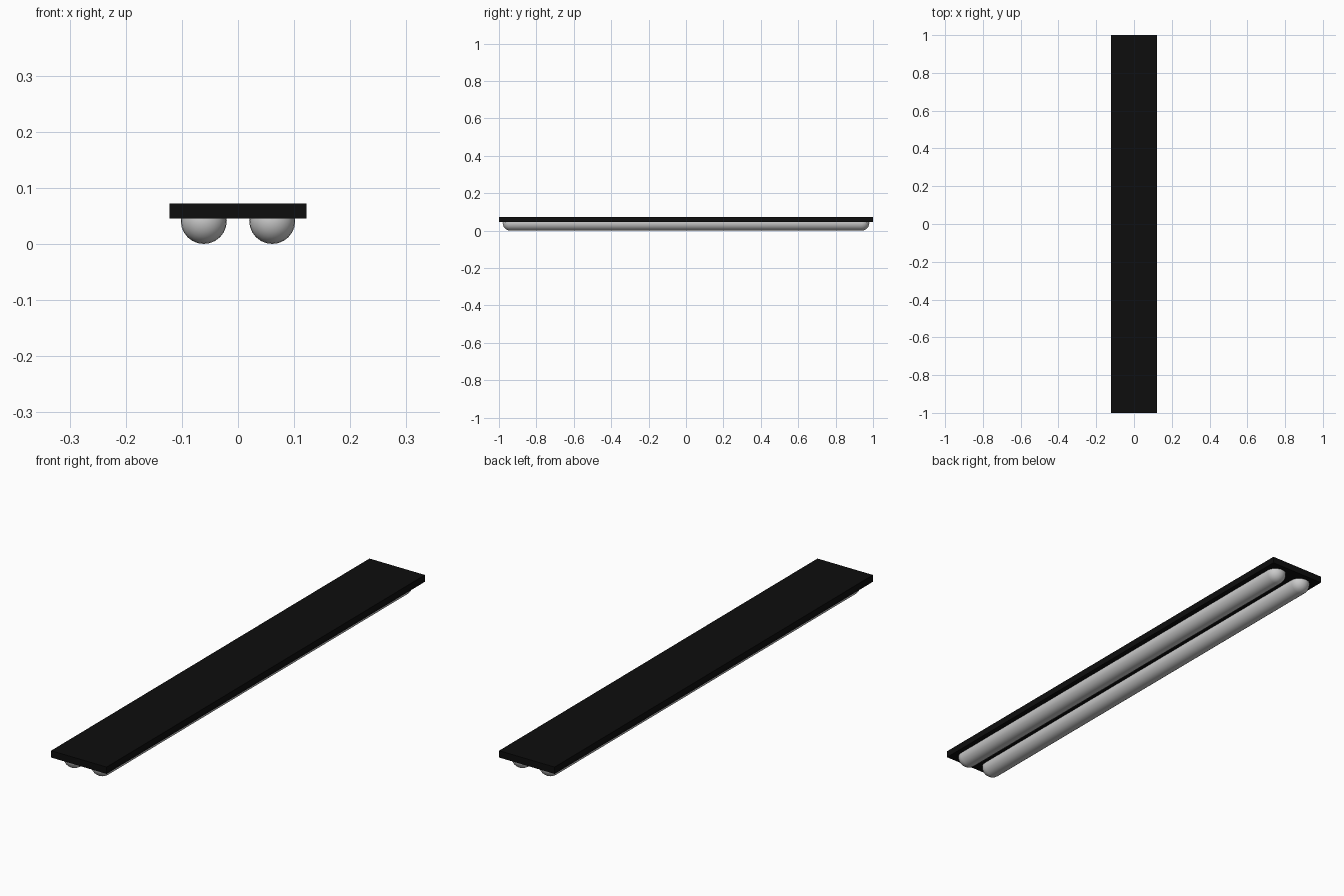
import bpy, bmesh, math
from mathutils import Vector

if "Cube" in bpy.data.objects:
    bpy.data.objects.remove(bpy.data.objects["Cube"])


def material(name, rgb):
    m = bpy.data.materials.new(name)
    m.diffuse_color = (*rgb, 1)
    m.use_nodes = True
    m.node_tree.nodes["Principled BSDF"].inputs["Base Color"].default_value = m.diffuse_color
    return m


BLACK = material("black housing", (0.004, 0.004, 0.004))
GREY = material("light grey tube", (0.6, 0.6, 0.6))


def add_object(name, bm, mat):
    bmesh.ops.recalc_face_normals(bm, faces=bm.faces)
    mesh = bpy.data.meshes.new(name)
    bm.to_mesh(mesh)
    bm.free()
    mesh.materials.append(mat)
    ob = bpy.data.objects.new(name, mesh)
    bpy.context.collection.objects.link(ob)
    return ob


# Flat housing plate
bm = bmesh.new()
bmesh.ops.create_cube(bm, size=1)
bmesh.ops.scale(bm, vec=(0.244, 2, 0.027), verts=bm.verts)
bmesh.ops.translate(bm, vec=(0, 0, 0.0585), verts=bm.verts)
add_object("housing", bm, BLACK)


# Round-ended tubes, trimmed where they sit inside the housing
def tube(name, x, r=0.041, half=0.98, steps=6, sides=24):
    bm = bmesh.new()
    arc = [(r * math.cos(a), half - r + r * math.sin(a))
           for a in (math.pi / 2 * i / steps for i in range(steps + 1))]
    profile = [(p, -y) for p, y in reversed(arc)] + arc
    verts = [bm.verts.new((p, y, 0)) for p, y in profile]
    edges = [bm.edges.new(pair) for pair in zip(verts, verts[1:])]
    bmesh.ops.spin(bm, geom=verts + edges, axis=(0, 1, 0), cent=(0, 0, 0),
                   angle=math.tau, steps=sides)
    bmesh.ops.remove_doubles(bm, verts=bm.verts, dist=1e-5)
    bmesh.ops.translate(bm, vec=(x, 0, r), verts=bm.verts)
    cut = bmesh.ops.bisect_plane(bm, geom=bm.verts[:] + bm.edges[:] + bm.faces[:],
                                 plane_co=Vector((0, 0, 0.05)), plane_no=Vector((0, 0, 1)),
                                 clear_outer=True)
    rim = [e for e in cut["geom_cut"] if isinstance(e, bmesh.types.BMEdge)]
    bmesh.ops.holes_fill(bm, edges=rim, sides=0)
    ob = add_object(name, bm, GREY)
    bpy.ops.object.select_all(action="DESELECT")
    ob.select_set(True)
    bpy.context.view_layer.objects.active = ob
    bpy.ops.object.shade_smooth_by_angle(angle=math.radians(40))


tube("left_tube", -0.061)
tube("right_tube", 0.061)
